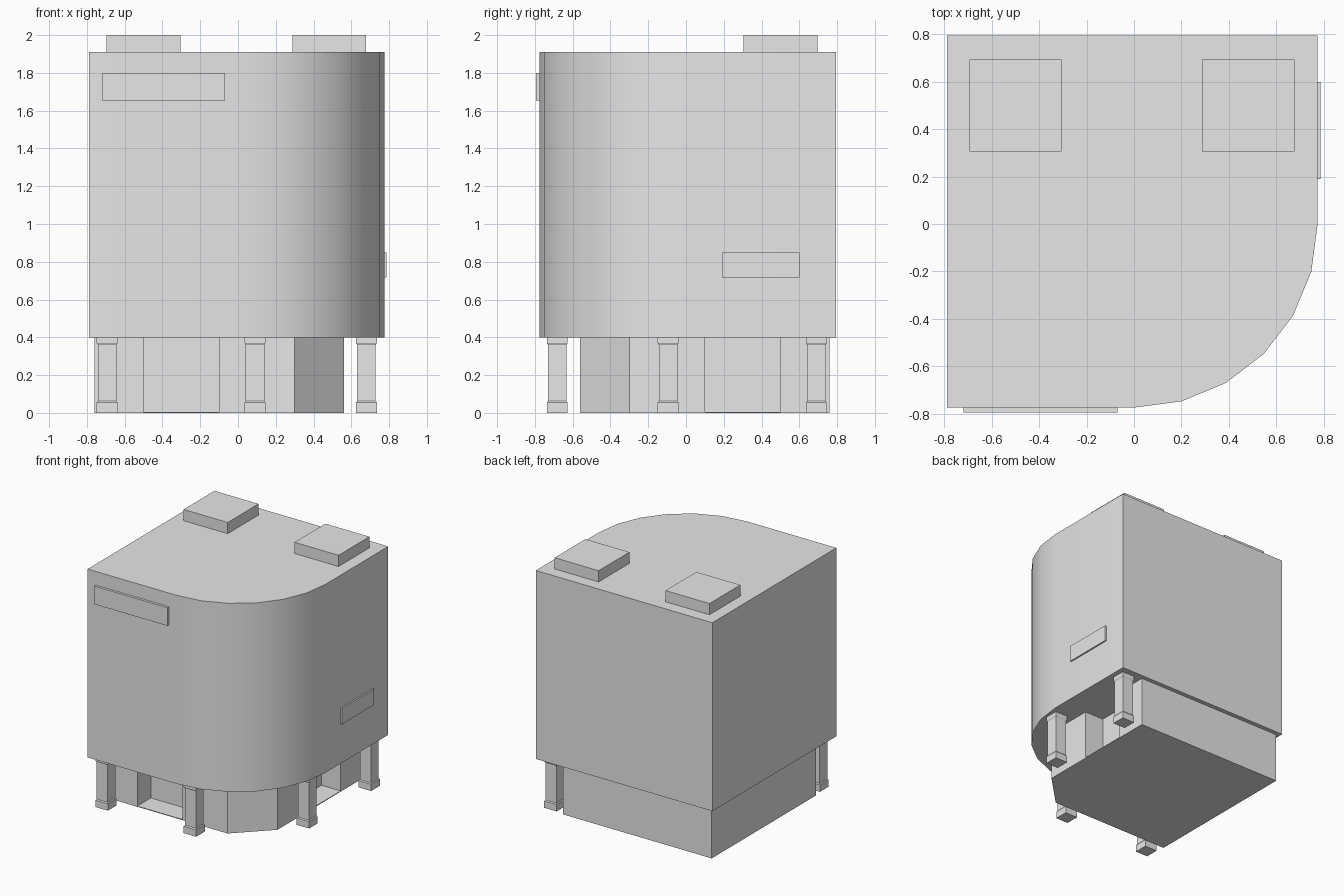
import bpy, bmesh, math

if "Cube" in bpy.data.objects:
    bpy.data.objects.remove(bpy.data.objects["Cube"], do_unlink=True)

grey = bpy.data.materials.new("plain_grey")
grey.use_nodes = True
grey.diffuse_color = (0.8, 0.8, 0.8, 1)
for node in grey.node_tree.nodes:
    if node.type == "BSDF_PRINCIPLED":
        node.inputs["Base Color"].default_value = (0.8, 0.8, 0.8, 1)


def finish(name, bm):
    bmesh.ops.recalc_face_normals(bm, faces=bm.faces)
    mesh = bpy.data.meshes.new(name)
    bm.to_mesh(mesh)
    bm.free()
    mesh.materials.append(grey)
    obj = bpy.data.objects.new(name, mesh)
    bpy.context.collection.objects.link(obj)
    return obj


def prism(name, outline, z0, z1):
    """Extrude a plan outline between two heights."""
    bm = bmesh.new()
    face = bm.faces.new([bm.verts.new((x, y, z0)) for x, y in outline])
    top = bmesh.ops.extrude_face_region(bm, geom=[face])["geom"]
    for v in top:
        if isinstance(v, bmesh.types.BMVert):
            v.co.z = z1
    return finish(name, bm)


def box(name, x0, x1, y0, y1, z0, z1):
    return prism(name, [(x0, y0), (x1, y0), (x1, y1), (x0, y1)], z0, z1)


def column(name, cx, cy):
    """Square column with plinth and capital, lofted from (half width, z) rings."""
    profile = [(.055, 0), (.055, .055), (.049, .063),
               (.049, .36), (.055, .37), (.055, .4)]
    bm = bmesh.new()
    rings = [[bm.verts.new((cx + sx * w, cy + sy * w, z))
              for sx, sy in ((-1, -1), (1, -1), (1, 1), (-1, 1))]
             for w, z in profile]
    for a, b in zip(rings, rings[1:]):
        for i in range(4):
            j = (i + 1) % 4
            bm.faces.new((a[i], a[j], b[j], b[i]))
    bm.faces.new(rings[0])
    bm.faces.new(rings[-1])
    return finish(name, bm)


# Upper storeys with one rounded corner
R = 0.775
arc = [(R * math.sin(math.radians(a)), -R * math.cos(math.radians(a)))
       for a in range(0, 91, 15)]
body = prism("upper_storeys", [(-.79, -R)] + arc + [(R, .795), (-.79, .795)], .4, 1.91)
bpy.context.view_layer.objects.active = body
body.select_set(True)
bpy.ops.object.shade_smooth_by_angle()

# Ground floor with a chamfered corner and two entrance recesses
chamfer = [(.3, -.56), (.56, -.3)]
back = [(.56, .76), (-.76, .76)]
front_recess = [(-.5, -.56), (-.5, -.39), (-.1, -.39), (-.1, -.56)]
side_recess = [(.56, .1), (.39, .1), (.39, .5), (.56, .5)]
prism("ground_floor", [(-.76, -.56)] + front_recess + chamfer + side_recess + back, 0, .4)

# Thin floors inside the recesses
box("front_entrance_floor", -.5, -.1, -.56, -.39, 0, .006)
box("side_entrance_floor", .39, .56, .1, .5, 0, .006)

# Columns under the overhang
for i, (x, y) in enumerate([(-.693, -.682), (.09, -.682), (.68, -.095), (.68, .69)]):
    column(f"column_{i + 1}", x, y)

# Blank sign panels on the walls
box("front_sign_panel", -.72, -.07, -.795, -R, 1.655, 1.8)
box("side_sign_panel", R, .787, .19, .6, .718, .848)

# Roof units
for side, x in (("right", -.5), ("left", .483)):
    box(f"{side}_roof_unit", x - .195, x + .195, .305, .695, 1.91, 2)
